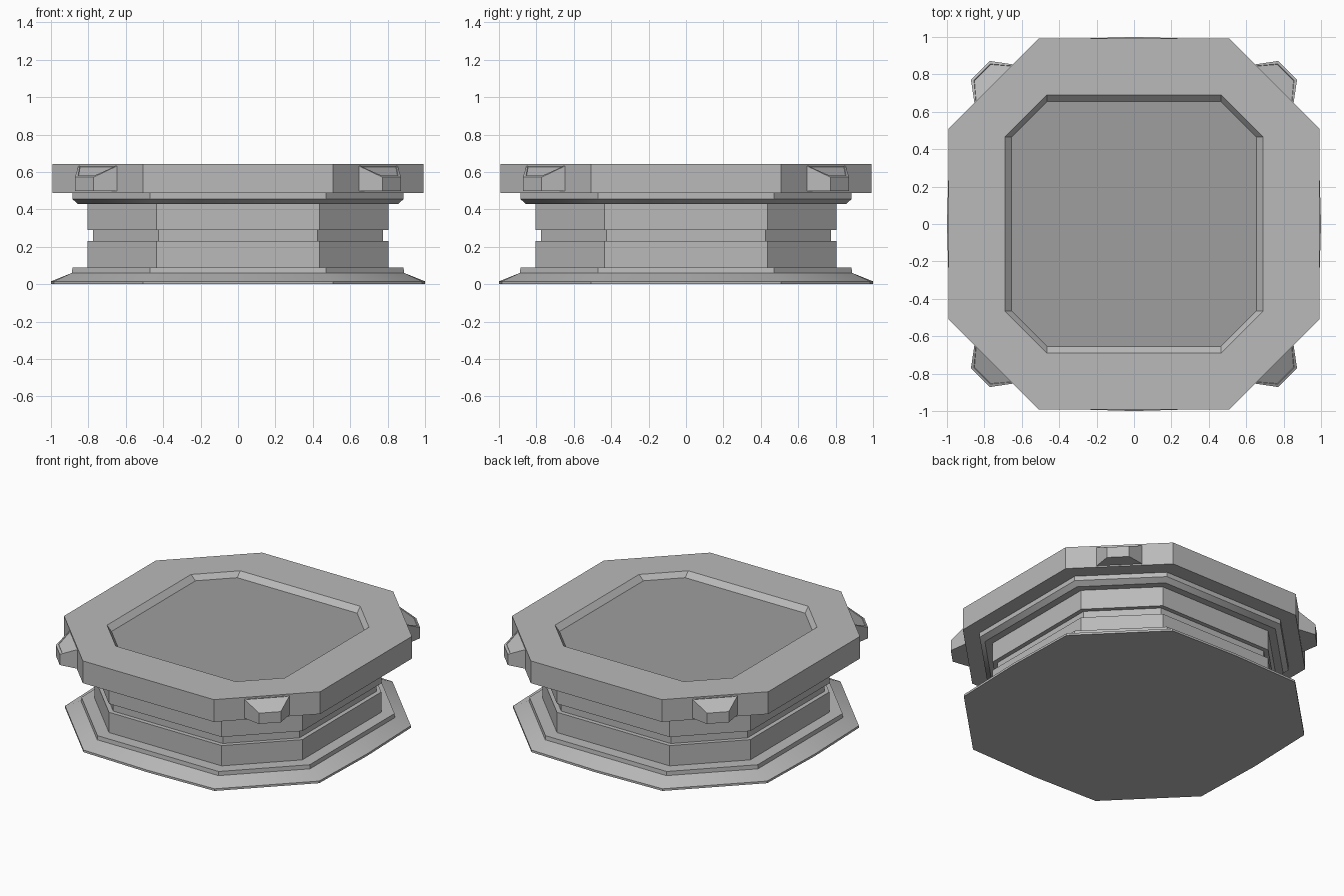
import bpy, bmesh, math
from mathutils import Vector

if "Cube" in bpy.data.objects:
    bpy.data.objects.remove(bpy.data.objects["Cube"])


def make_material(name, value):
    mat = bpy.data.materials.new(name)
    mat.diffuse_color = (value, value, value, 1)
    mat.use_nodes = True
    mat.node_tree.nodes["Principled BSDF"].inputs["Base Color"].default_value = mat.diffuse_color
    return mat


GREY = make_material("mid_grey", 0.49)
DARK = make_material("dark_grey", 0.345)


def make_object(name, bm, smooth=False):
    bmesh.ops.recalc_face_normals(bm, faces=bm.faces)
    mesh = bpy.data.meshes.new(name)
    bm.to_mesh(mesh)
    bm.free()
    mesh.materials.append(GREY)
    mesh.materials.append(DARK)
    obj = bpy.data.objects.new(name, mesh)
    bpy.context.collection.objects.link(obj)
    if smooth:
        bpy.ops.object.select_all(action='DESELECT')
        obj.select_set(True)
        bpy.context.view_layer.objects.active = obj
        bpy.ops.object.shade_smooth_by_angle(angle=math.radians(31))
    return obj


def ring(half, corner, z, mid=None):
    """Chamfered square outline; mid adds a bulging point to each side."""
    side = [(half, -corner), (half, corner)]
    if mid:
        side.insert(1, (mid, 0))
    pts = []
    for c, s in [(1, 0), (0, 1), (-1, 0), (0, -1)]:
        pts += [Vector((x * c - y * s, x * s + y * c, z)) for x, y in side]
    return pts


def loft(name, rings, smooth=False, dark_top=False):
    """Skin a stack of outlines and cap both ends."""
    bm = bmesh.new()
    loops = [[bm.verts.new(p) for p in ring(*r)] for r in rings]
    n = len(loops[0])
    for a, b in zip(loops, loops[1:]):
        for i in range(n):
            j = (i + 1) % n
            bm.faces.new((a[i], a[j], b[j], b[i]))
    bm.faces.new(loops[0][::-1])
    bm.faces.new(loops[-1]).material_index = int(dark_top)
    return make_object(name, bm, smooth)


# Flared foot with slightly bowed sides
loft("base_plate", [
    (0.985, 0.508, 0, 1.0), (0.985, 0.508, 0.015, 1.0),
    (0.888, 0.47, 0.06, 0.888), (0.885, 0.47, 0.088, 0.885)], smooth=True)

# Column with a groove around its waist, and the collar under the top
loft("column", [
    (0.805, 0.437, 0.088), (0.805, 0.437, 0.23),
    (0.775, 0.425, 0.23), (0.775, 0.425, 0.29),
    (0.805, 0.437, 0.29), (0.805, 0.437, 0.428),
    (0.855, 0.455, 0.428), (0.886, 0.47, 0.455), (0.886, 0.47, 0.487)],
    smooth=True)

# Top slab with a bevelled shallow recess and darker floor
loft("top_slab", [
    (0.993, 0.508, 0.487), (0.993, 0.508, 0.643),
    (0.69, 0.465, 0.643), (0.655, 0.465, 0.608)], dark_top=True)

# Wedge lugs on the four chamfered corners
for k in range(4):
    ang = math.radians(45 + 90 * k)
    out = Vector((math.cos(ang), math.sin(ang), 0))
    across = Vector((-out.y, out.x, 0))
    bm = bmesh.new()
    quads = []
    for d, w, top in ((1.055, 0.15, 0.635), (1.162, 0.071, 0.572)):
        quads.append([bm.verts.new(out * d + across * t + Vector((0, 0, z)))
                      for t, z in ((-w, 0.497), (w, 0.497), (w, top), (-w, top))])
    a, b = quads
    bm.faces.new(a)
    bm.faces.new(b)
    for i in range(4):
        j = (i + 1) % 4
        face = bm.faces.new((a[i], a[j], b[j], b[i]))
        if i == 2:
            slope = face
    bmesh.ops.recalc_face_normals(bm, faces=bm.faces)
    # Barely sunken panel in the sloping face
    bmesh.ops.inset_region(bm, faces=[slope], thickness=0.019, depth=0)
    bmesh.ops.inset_region(bm, faces=[slope], thickness=0.001, depth=-0.004)
    make_object(f"corner_lug_{k + 1}", bm)
